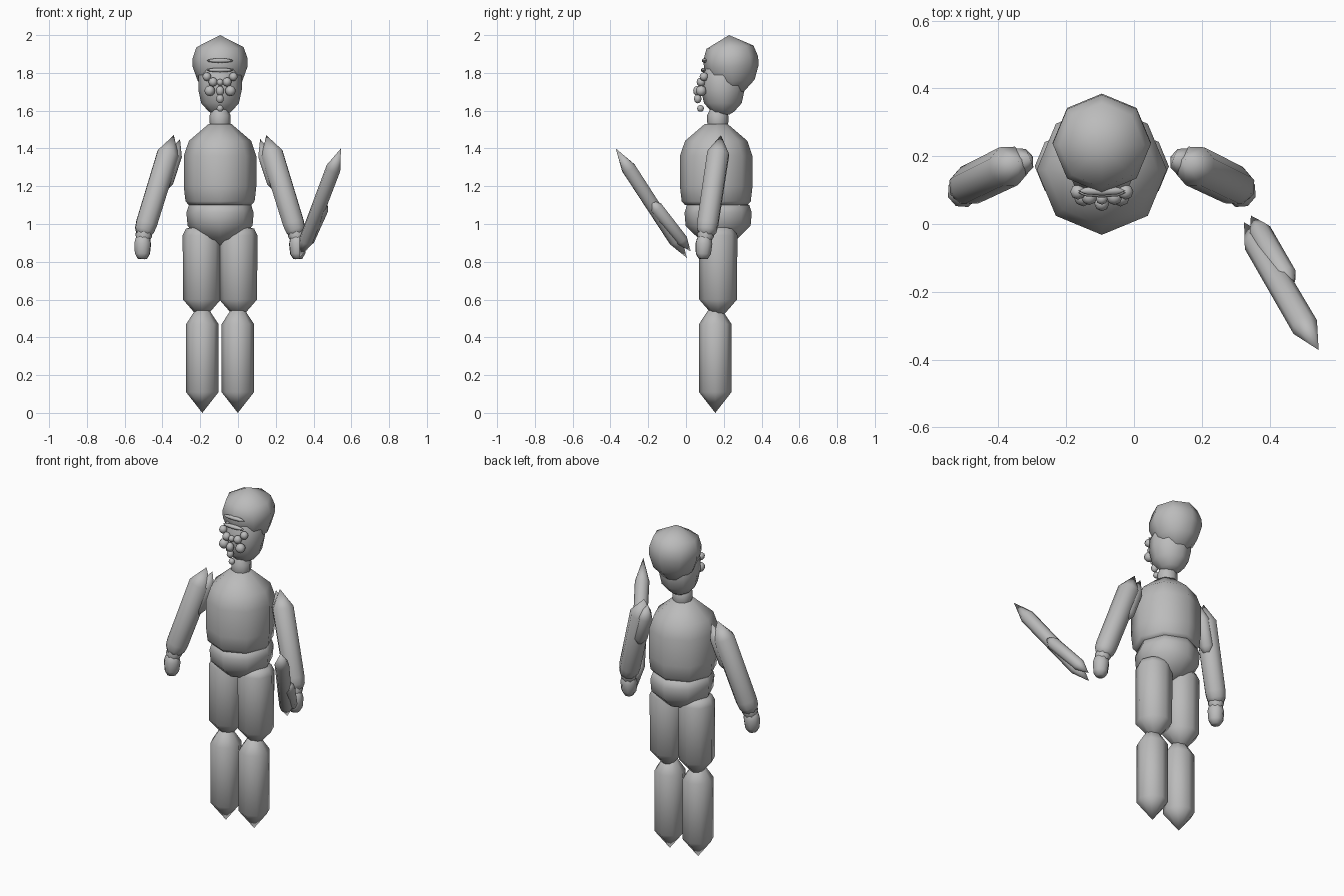
import bpy, bmesh, math
from mathutils import Vector

if "Cube" in bpy.data.objects:
    bpy.data.objects.remove(bpy.data.objects["Cube"])

CX = -0.095  # body centre line

grey = bpy.data.materials.new("plain grey")
grey.diffuse_color = (0.5, 0.5, 0.5, 1)
grey.use_nodes = True
grey.node_tree.nodes["Principled BSDF"].inputs["Base Color"].default_value = grey.diffuse_color


def finish(name, bm):
    bmesh.ops.recalc_face_normals(bm, faces=bm.faces)
    me = bpy.data.meshes.new(name)
    bm.to_mesh(me)
    bm.free()
    me.materials.append(grey)
    ob = bpy.data.objects.new(name, me)
    bpy.context.collection.objects.link(ob)
    bpy.ops.object.select_all(action='DESELECT')
    bpy.context.view_layer.objects.active = ob
    ob.select_set(True)
    bpy.ops.object.shade_smooth_by_angle(angle=math.radians(62))
    return ob


def loft(name, a, b, profile, sides=8):
    """Low-poly round form along a-b; profile holds (fraction, radius)."""
    a, b = Vector(a), Vector(b)
    d = b - a
    q = d.to_track_quat('Z', 'X')
    bm = bmesh.new()
    rings = []
    for t, r in profile:
        c = a + d * t
        if r == 0:
            rings.append([bm.verts.new(c)])
            continue
        rings.append([bm.verts.new(c + q @ Vector((
            r * math.cos(i * math.tau / sides), r * math.sin(i * math.tau / sides), 0)))
            for i in range(sides)])
    for lo, hi in zip(rings, rings[1:]):
        for i in range(sides):
            j = (i + 1) % sides
            if len(lo) == 1:
                bm.faces.new((lo[0], hi[j], hi[i]))
            elif len(hi) == 1:
                bm.faces.new((lo[i], lo[j], hi[0]))
            else:
                bm.faces.new((lo[i], lo[j], hi[j], hi[i]))
    for ring in (rings[0], rings[-1]):
        if len(ring) > 1:
            bm.faces.new(ring)
    return finish(name, bm)


def upright(name, x, y, profile):
    """Vertical form; profile holds (height, radius)."""
    z0, z1 = profile[0][0], profile[-1][0]
    return loft(name, (x, y, z0), (x, y, z1),
                [((z - z0) / (z1 - z0), r) for z, r in profile])


def ball(name, x, y, z, r, scale=(1, 1, 1)):
    bm = bmesh.new()
    bmesh.ops.create_uvsphere(bm, u_segments=8, v_segments=6, radius=r)
    bmesh.ops.scale(bm, vec=scale, verts=bm.verts)
    bmesh.ops.translate(bm, vec=(CX + x, y, z), verts=bm.verts)
    return finish(name, bm)


# Trunk and neck
upright("torso", CX, 0.16, [(1.10, 0.165), (1.12, 0.183), (1.20, 0.192), (1.36, 0.192),
                            (1.44, 0.165), (1.53, 0.06)])
upright("pelvis", CX, 0.17, [(0.88, 0.0), (0.92, 0.10), (0.99, 0.172), (1.06, 0.178),
                             (1.10, 0.165), (1.13, 0.10)])
upright("neck", CX, 0.168, [(1.51, 0.05), (1.54, 0.056), (1.575, 0.056), (1.61, 0.04)])

# Head
loft("cranium", (CX, 0.25, 1.695), (CX, 0.228, 2.0),
     [(0, 0.055), (0.2, 0.118), (0.45, 0.145), (0.6, 0.145), (0.79, 0.125), (1, 0)])
upright("jaw", CX, 0.195, [(1.58, 0.035), (1.595, 0.06), (1.64, 0.10), (1.71, 0.115),
                           (1.78, 0.115), (1.84, 0.09)])

# Face: brow ridges and rounded features
for z, y in ((1.865, 0.098), (1.815, 0.092)):
    ball("brow_ridge", 0, y, z, 0.07, (1, 0.2, 0.17))
for s in (-1, 1):
    ball("outer_eye", s * 0.07, 0.095, 1.78, 0.023)
    ball("inner_eye", s * 0.037, 0.08, 1.752, 0.024)
    ball("cheek", s * 0.055, 0.08, 1.705, 0.028)
ball("nose_bridge", 0, 0.075, 1.75, 0.018)
ball("nose_tip", 0, 0.06, 1.705, 0.022, (1, 1, 1.2))
ball("mouth", 0, 0.062, 1.663, 0.02, (1, 1, 1.2))
ball("chin", 0, 0.077, 1.612, 0.018)

# Legs and arms
for s, side in ((-1, "right"), (1, "left")):
    upright(side + "_thigh", CX + s * 0.096, 0.17,
            [(0.525, 0.035), (0.60, 0.100), (0.94, 0.102), (0.975, 0.085), (1.0, 0.0)])
    upright(side + "_shin", CX + s * 0.094, 0.155,
            [(0.0, 0.0), (0.11, 0.086), (0.47, 0.086), (0.54, 0.04), (0.555, 0.0)])
    loft(side + "_arm", (CX + s * 0.41, 0.105, 0.935), (CX + s * 0.245, 0.185, 1.47),
         [(0, 0.035), (0.06, 0.055), (0.13, 0.06), (0.82, 0.062), (1, 0)])
    loft(side + "_shoulder", (CX + s * 0.31, 0.155, 1.15), (CX + s * 0.212, 0.195, 1.45),
         [(0, 0), (0.25, 0.042), (0.72, 0.042), (1, 0)])
    loft(side + "_wrist", (CX + s * 0.41, 0.098, 0.91), (CX + s * 0.398, 0.108, 0.97),
         [(0, 0.034), (0.5, 0.045), (1, 0.04)])
    loft(side + "_hand", (CX + s * 0.412, 0.09, 0.815), (CX + s * 0.408, 0.098, 0.95),
         [(0, 0.025), (0.2, 0.042), (0.6, 0.047), (0.8, 0.04), (1, 0.02)])

# Held blade made of a long and a short tapered bar
loft("blade", (0.325, 0.005, 0.82), (0.545, -0.372, 1.40),
     [(0, 0), (0.16, 0.038), (0.82, 0.04), (1, 0)])
loft("blade_spine", (0.345, 0.025, 0.855), (0.468, -0.195, 1.135),
     [(0, 0), (0.22, 0.034), (0.82, 0.036), (1, 0)])
